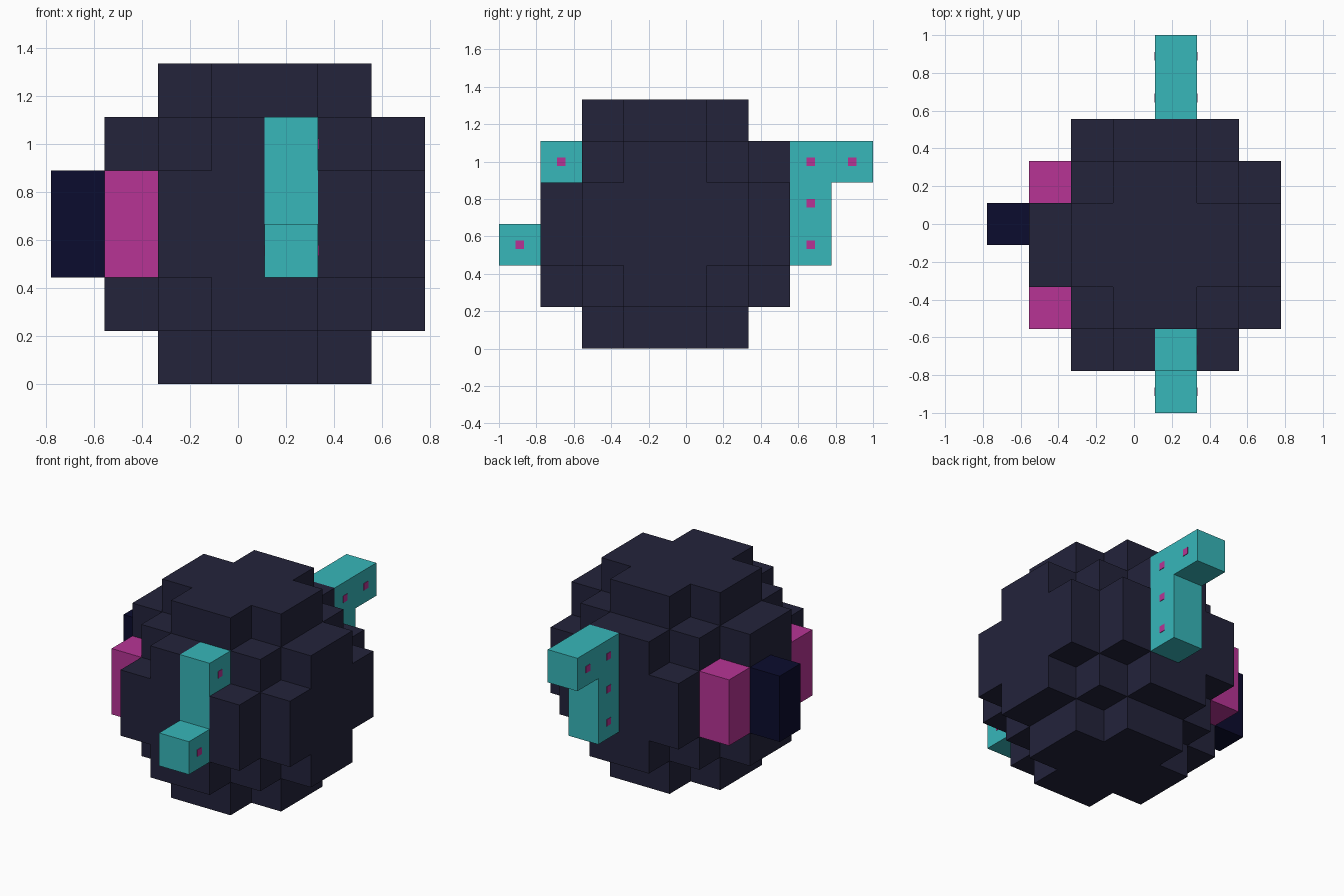
import bpy, bmesh
from mathutils import Vector
from itertools import product

if "Cube" in bpy.data.objects:
    bpy.data.objects.remove(bpy.data.objects["Cube"], do_unlink=True)

U = 2 / 9                              # edge length of one block
ORIGIN = Vector((-3.5, -4.5, 0)) * U   # corner of block (0, 0, 0)


def make_material(name, rgb):
    """Flat material from 0-255 sRGB values."""
    lin = [((c / 255 + 0.055) / 1.055) ** 2.4 if c > 10 else c / 255 / 12.92 for c in rgb]
    mat = bpy.data.materials.new(name)
    mat.use_nodes = True
    mat.diffuse_color = (*lin, 1)
    bsdf = mat.node_tree.nodes["Principled BSDF"]
    bsdf.inputs["Base Color"].default_value = (*lin, 1)
    bsdf.inputs["Roughness"].default_value = 0.9
    return mat


charcoal = make_material("charcoal", (35, 35, 59))
navy = make_material("dark navy", (11, 12, 46))
teal = make_material("teal", (55, 183, 186))
magenta = make_material("magenta", (183, 52, 149))


def add_object(name, bm, mat):
    mesh = bpy.data.meshes.new(name)
    bm.to_mesh(mesh)
    bm.free()
    mesh.materials.append(mat)
    obj = bpy.data.objects.new(name, mesh)
    bpy.context.collection.objects.link(obj)
    return obj


def add_blocks(name, cells, occupied, mat):
    """Outer skin of a set of blocks, leaving out faces between touching blocks."""
    bm = bmesh.new()
    for cell in cells:
        for axis, sign in product(range(3), (-1, 1)):
            step = Vector((0, 0, 0))
            step[axis] = sign
            if tuple(int(c + s) for c, s in zip(cell, step)) in occupied:
                continue
            side = Vector((0, 0, 0))
            side[(axis + 1) % 3] = 1
            up = step.cross(side)
            centre = Vector(cell) + Vector((0.5, 0.5, 0.5)) + step / 2
            corners = [centre + (a * side + b * up) / 2
                       for a, b in ((-1, -1), (1, -1), (1, 1), (-1, 1))]
            bm.faces.new([bm.verts.new(ORIGIN + c * U) for c in corners])
    bmesh.ops.remove_doubles(bm, verts=bm.verts, dist=0.001)
    return add_object(name, bm, mat)


def add_dots(name, cells, occupied, mat):
    """Small square plates in the middle of the exposed x sides of blocks."""
    bm = bmesh.new()
    size = Vector((0.006, 0.046, 0.046))
    for cell, sign in product(cells, (-1, 1)):
        if (cell[0] + sign, cell[1], cell[2]) in occupied:
            continue
        centre = ORIGIN + (Vector(cell) + Vector((0.5 + sign / 2, 0.5, 0.5))) * U
        cube = bmesh.ops.create_cube(bm, size=1)
        bmesh.ops.scale(bm, vec=size, verts=cube["verts"])
        bmesh.ops.translate(bm, vec=centre, verts=cube["verts"])
    return add_object(name, bm, mat)


# Stepped ball, six blocks across
ball = {(i + 1, j + 1, k) for i, j, k in product(range(6), repeat=3)
        if (i - 2.5) ** 2 + (j - 2.5) ** 2 + (k - 2.5) ** 2 < 9}

# Parts set into or standing out of the ball
front_strap = {(4, 1, k) for k in (2, 3, 4)} | {(4, 0, 2)}
back_handle = {(4, 7, k) for k in (2, 3, 4)} | {(4, 8, 4)}
side_panels = set(product((1,), (2, 5), (2, 3)))
side_block = {(0, 4, 2), (0, 4, 3)}

body = ball - front_strap - side_panels
everything = ball | front_strap | back_handle | side_block

for name, cells, mat in (("body", body, charcoal),
                         ("front_strap", front_strap, teal),
                         ("back_handle", back_handle, teal),
                         ("side_panels", side_panels, magenta),
                         ("side_block", side_block, navy)):
    add_blocks(name, cells, everything, mat)

# Studs on the sides of the teal parts
add_dots("front_strap_dots", front_strap, everything, magenta)
add_dots("back_handle_dots", back_handle, everything, magenta)
